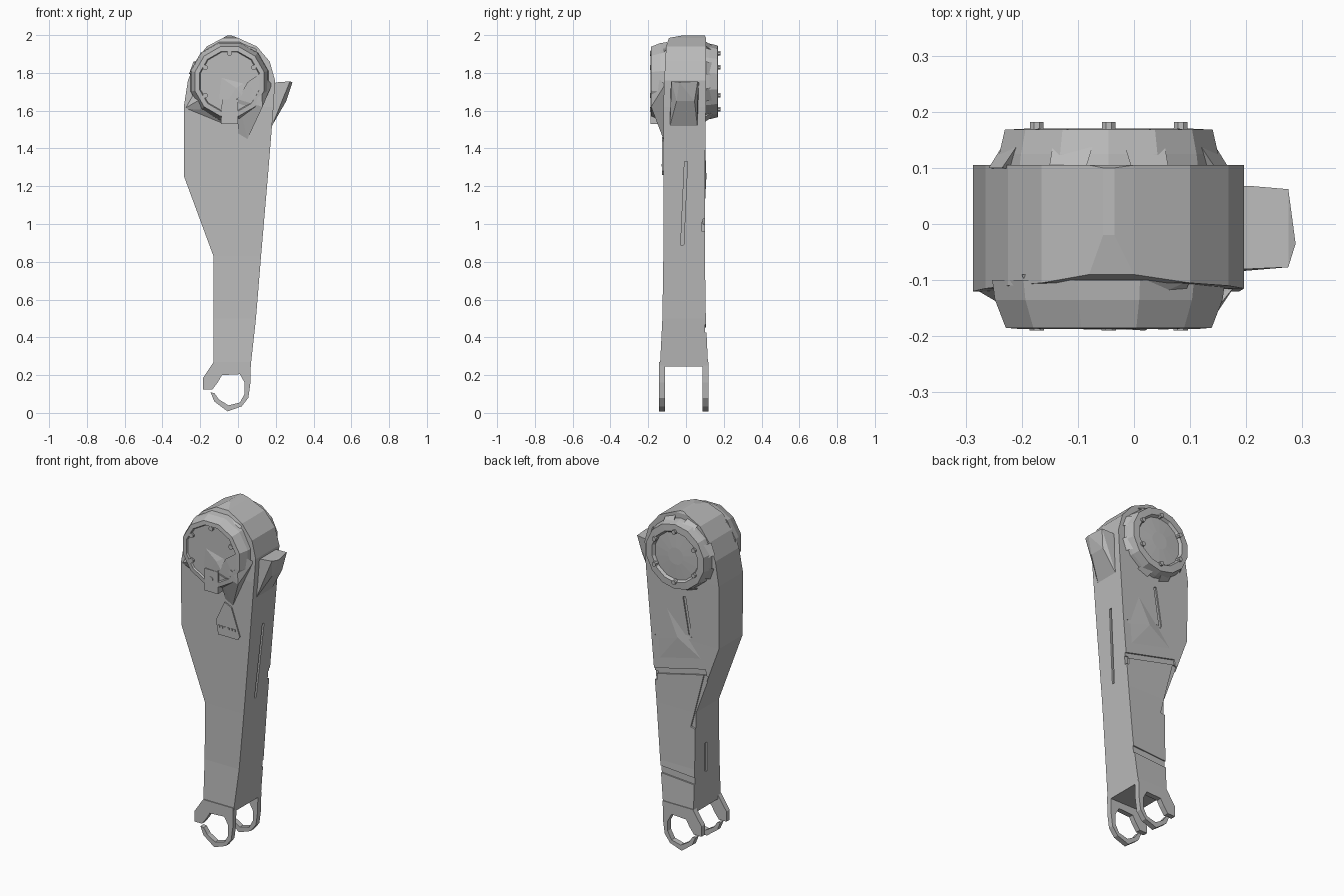
import bpy, bmesh, math
from mathutils import Vector, Matrix

if "Cube" in bpy.data.objects:
    bpy.data.objects.remove(bpy.data.objects["Cube"])

grey = bpy.data.materials.new("plain grey")
grey.diffuse_color = (0.5, 0.5, 0.5, 1)
grey.use_nodes = True
grey.node_tree.nodes["Principled BSDF"].inputs["Base Color"].default_value = grey.diffuse_color


def finish(name, bm, helper=False):
    bmesh.ops.recalc_face_normals(bm, faces=bm.faces)
    me = bpy.data.meshes.new(name)
    bm.to_mesh(me)
    bm.free()
    me.materials.append(grey)
    ob = bpy.data.objects.new(name, me)
    bpy.context.collection.objects.link(ob)
    if helper:
        ob.hide_render = True
        ob.hide_viewport = True
    return ob


def prism(name, pts, y0, y1):
    """Extrude an (x, z) outline from y0 to y1."""
    bm = bmesh.new()
    f = bm.faces.new([bm.verts.new((x, y0, z)) for x, z in pts])
    r = bmesh.ops.extrude_face_region(bm, geom=[f])
    for v in r["geom"]:
        if isinstance(v, bmesh.types.BMVert):
            v.co.y = y1
    return finish(name, bm)


def hull(name, pts):
    bm = bmesh.new()
    for p in pts:
        bm.verts.new(p)
    bmesh.ops.convex_hull(bm, input=bm.verts)
    return finish(name, bm)


def turned(name, cx, cz, rings, sides):
    """Closed turned shape about the y axis; rings are (radius, y)."""
    bm = bmesh.new()
    loops = []
    for r, y in rings:
        loops.append([bm.verts.new((cx + r * math.cos(2 * math.pi * (i + .5) / sides), y,
                                    cz + r * math.sin(2 * math.pi * (i + .5) / sides)))
                      for i in range(sides)])
    for a, b in zip(loops, loops[1:]):
        for i in range(sides):
            j = (i + 1) % sides
            bm.faces.new((a[i], a[j], b[j], b[i]))
    bm.faces.new(loops[0])
    bm.faces.new(loops[-1])
    return finish(name, bm)


def groove(a, b, width, depth):
    """Box cutter laid along the segment a-b."""
    a, b = Vector(a), Vector(b)
    d = b - a
    bm = bmesh.new()
    bmesh.ops.create_cube(bm, size=1)
    rot = d.to_track_quat('X', 'Y').to_matrix().to_4x4()
    bm.transform(Matrix.Translation((a + b) / 2) @ rot
                 @ Matrix.Diagonal((d.length, depth, width, 1)))
    return finish("groove_cutter", bm, True)


# Main arm: stacked rectangular sections (z, left, right, front, back)
rows = [(.245, -.13, .067, -.138, .117), (.5, -.13, .095, -.125, .105),
        (.83, -.13, .122, -.12, .1), (1.25, -.285, .158, -.12, .1),
        (1.62, -.287, .188, -.12, .105), (1.76, -.265, .196, -.115, .105),
        (1.86, -.225, .168, -.11, .105), (1.94, -.165, .1, -.105, .105),
        (1.985, -.08, 0, -.09, .105), (1.998, -.055, -.035, -.02, .1)]
bm = bmesh.new()
loops = [[bm.verts.new(p) for p in ((l, f, z), (r, f, z), (r, b, z), (l, b, z))]
         for z, l, r, f, b in rows]
for a, b in zip(loops, loops[1:]):
    for i in range(4):
        j = (i + 1) % 4
        bm.faces.new((a[i], a[j], b[j], b[i]))
bm.faces.new(loops[0])
bm.faces.new(loops[-1])
arm = finish("arm", bm)

# Panel grooves on the back and edge notches
cuts = [((.18, .1, .99), (-.11, .1, .74), .018, .03),
        ((.18, .1, 1.0), (-.2, .1, 1.09), .018, .032),
        ((-.2, .1, 1.07), (-.115, .1, .74), .018, .028),
        ((.13, .1, 1.22), (-.1, .1, 1.27), .01, .02),
        ((-.1, .1, 1.27), (-.06, .1, 1.5), .01, .018),
        ((.14, .11, .45), (-.15, .11, .43), .02, .04),
        ((.143, .11, .96), (.143, .11, 1.01), .05, .05),
        ((.17, -.02, .89), (.17, .0, 1.33), .02, .02),
        ((-.287, -.08, 1.3), (-.287, .06, 1.32), .012, .02),
        ((-.13, .0, .45), (-.13, .0, .62), .012, .03)]
for k, c in enumerate(cuts):
    if k in (7, 9):
        # side slots follow the sloping flank
        (x, y, z), (_, y2, z2) = c[0], c[1]
        x0, x1 = (.127, .164) if k == 7 else (x, x)
        cutter = hull("slot_cutter", [(px + s * .01, py + t * .008, pz)
                      for px, py, pz in ((x0, y, z), (x1, y2, z2))
                      for s in (-1, 1) for t in (-1, 1)])
        cutter.hide_render = cutter.hide_viewport = True
    else:
        cutter = groove(*c)
    m = arm.modifiers.new("groove", 'BOOLEAN')
    m.operation = 'DIFFERENCE'
    m.object = cutter

# Fork: two open hooks, each a strip between an inner and outer outline
inner = [(-.135, .125), (-.105, .165), (-.085, .2), (.01, .205), (.035, .16),
         (.035, .1), (.01, .055), (-.05, .04), (-.1, .07), (-.125, .105)]
outer = [(-.185, .125), (-.185, .185), (-.128, .27), (.068, .27), (.066, .16),
         (.055, .08), (.02, .035), (-.055, .008), (-.125, .06), (-.145, .108)]
for name, y0, y1 in (("front_hook", -.142, -.112), ("back_hook", .088, .12)):
    bm = bmesh.new()
    lay = [[[bm.verts.new((x, y, z)) for x, z in line] for line in (inner, outer)]
           for y in (y0, y1)]
    n = len(inner)
    for i in range(n - 1):
        a, b, c, d = lay[0][0], lay[0][1], lay[1][1], lay[1][0]
        for p, q in ((a, b), (b, c), (c, d), (d, a)):
            bm.faces.new((p[i], p[i + 1], q[i + 1], q[i]))
    for i in (0, n - 1):
        bm.faces.new((lay[0][0][i], lay[0][1][i], lay[1][1][i], lay[1][0][i]))
    finish(name, bm)

# Shoulder hubs
CX, CZ = -.045, 1.755
turned("front_hub", CX, CZ, [(.215, -.1), (.21, -.135), (.19, -.185), (.165, -.187),
                             (.16, -.178)], 12)
turned("back_hub", CX, CZ, [(.205, .09), (.2, .125), (.19, .168), (.15, .17),
                            (.14, .155), (.05, .16)], 14)

# Bolts around both hubs
for i in range(6):
    t = math.radians(30 + 60 * i)
    x, z = CX + .148 * math.cos(t), CZ + .148 * math.sin(t)
    turned("front_bolt", x, z, [(.014, -.17), (.014, -.19)], 8)
    turned("back_bolt", x, z, [(.014, .15), (.013, .182)], 8)

# Front bracket, webs and clasp
hull("bracket", [(-.11, -.175, 1.79), (.04, -.175, 1.75), (.02, -.19, 1.68),
                 (-.09, -.18, 1.6), (-.01, -.188, 1.72)])
hull("bracket_arm", [(0, -.185, 1.66), (.05, -.188, 1.75), (.13, -.185, 1.62),
                     (.05, -.12, 1.45), (0, -.12, 1.48), (.18, -.11, 1.74),
                     (.12, -.185, 1.8)])
hull("corner_web", [(-.285, -.115, 1.61), (-.23, -.115, 1.7), (-.09, -.115, 1.53),
                    (-.1, -.165, 1.6), (-.2, -.165, 1.66)])
prism("bracket_foot", [(-.09, 1.53), (0, 1.53), (0, 1.66), (-.085, 1.66)], -.188, -.11)
prism("clasp", [(-.055, 1.34), (0, 1.46), (.045, 1.44), (.1, 1.28), (.085, 1.26),
                (-.04, 1.26)], -.127, -.115)
for i in range(6):
    x = -.04 + i * .02
    prism("clasp_tooth", [(x, 1.305), (x + .012, 1.305), (x + .012, 1.317), (x, 1.317)],
          -.131, -.125)

# Webs running from the back hub to the arm
for a in (-160, -110, -70, -20, 20, 70, 110, 160):
    t = math.radians(a)
    u, v = Vector((math.cos(t), 0, math.sin(t))), Vector((-math.sin(t), 0, math.cos(t)))
    c = Vector((CX, 0, CZ))
    hull("hub_web", [c + u * r + v * w + Vector((0, y, 0)) for r, w, y in
                     ((.17, -.04, .165), (.17, .04, .165), (.215, -.035, .1),
                      (.215, .035, .1), (.15, 0, .09))])

# Side fin
hull("side_fin", [(.18, -.085, 1.52), (.18, .06, 1.52), (.18, -.08, 1.74), (.18, .068, 1.74),
                  (.205, -.08, 1.75), (.205, .068, 1.75), (.275, -.077, 1.755),
                  (.275, .062, 1.755), (.288, -.035, 1.75), (.255, -.05, 1.65),
                  (.255, .045, 1.65)])

# Raised facets over the crown and the back panel
hull("crown_ridge", [(-.2, -.09, 1.9), (.01, -.1, 1.96), (-.03, -.16, 1.93),
                     (-.17, -.16, 1.88), (.1, -.1, 1.93), (.08, -.15, 1.87)])
hull("back_facet", [(.13, .098, 1.06), (-.2, .098, 1.14), (-.02, .108, 1.25),
                    (.1, .098, 1.5), (.14, .098, 1.2)])
